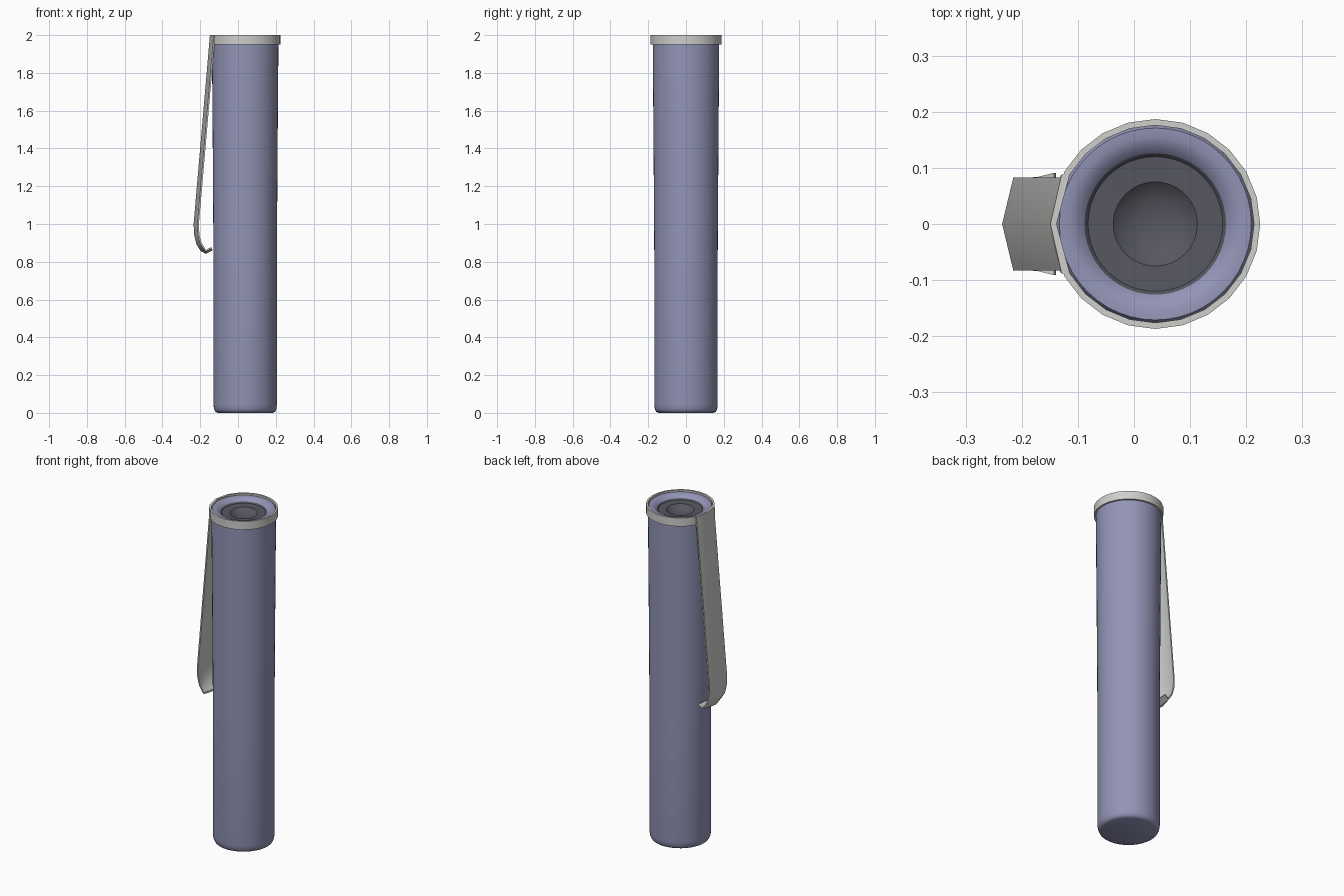
import bpy, bmesh, math
from mathutils import Vector

if "Cube" in bpy.data.objects:
    bpy.data.objects.remove(bpy.data.objects["Cube"])

CX = 0.038  # tube axis


def material(name, rgb):
    m = bpy.data.materials.new(name)
    m.diffuse_color = (*rgb, 1)
    m.use_nodes = True
    m.node_tree.nodes["Principled BSDF"].inputs["Base Color"].default_value = m.diffuse_color
    return m


BLUE = material("muted_blue", (0.29, 0.30, 0.47))
METAL = material("pale_metal", (0.62, 0.62, 0.60))
DARK = material("dark_grey", (0.095, 0.095, 0.12))


def finish(name, bm, mat, angle):
    bmesh.ops.recalc_face_normals(bm, faces=bm.faces)
    me = bpy.data.meshes.new(name)
    bm.to_mesh(me)
    bm.free()
    ob = bpy.data.objects.new(name, me)
    bpy.context.collection.objects.link(ob)
    me.materials.append(mat)
    bpy.ops.object.select_all(action='DESELECT')
    ob.select_set(True)
    bpy.context.view_layer.objects.active = ob
    bpy.ops.object.shade_smooth_by_angle(angle=math.radians(angle))
    return ob


def lathe(name, profile, mat, angles, closed=False, smooth=40):
    """Revolve (radius, z) points round the tube axis."""
    bm = bmesh.new()
    rings = []
    for r, z in profile:
        if r == 0:
            rings.append([bm.verts.new((CX, 0, z))] * len(angles))
        else:
            rings.append([bm.verts.new((CX + r * math.cos(a), r * math.sin(a), z)) for a in angles])
    pairs = list(zip(rings, rings[1:])) + ([(rings[-1], rings[0])] if closed else [])
    for a, b in pairs:
        for i in range(len(angles)):
            j = (i + 1) % len(angles)
            quad = list(dict.fromkeys([a[i], a[j], b[j], b[i]]))
            bm.faces.new(quad)
    return finish(name, bm, mat, smooth)


def circle(n):
    return [2 * math.pi * i / n for i in range(n)]


# Tube body, slightly flared at the top, with a rounded base and inward lip
lathe("body", [(0, 0), (0.145, 0), (0.158, 0.006), (0.165, 0.02), (0.168, 0.045),
               (0.168, 0.85), (0.172, 1.45), (0.176, 1.95), (0.176, 1.985),
               (0.171, 1.992), (0.155, 1.992), (0.138, 1.986), (0.125, 1.972)],
      BLUE, circle(48))

# Dark insert with a dished centre
lathe("lens_insert", [(0.126, 1.974), (0.12, 1.967), (0.075, 1.965), (0.062, 1.953),
                      (0.035, 1.942), (0, 1.938)], DARK, circle(48), smooth=30)

# Collar: 24 sides, pointed where it meets the clip
collar_angles = [a for i, a in enumerate(circle(24)) if i not in (11, 13)]
lathe("collar", [(0.187, 1.95), (0.187, 2.0), (0.176, 2.0), (0.176, 1.95)],
      METAL, collar_angles, closed=True)

# Pocket clip: V-section strip swept along its ridge line (x, z, half width)
path = [(-0.149, 2.0, 0.088), (-0.153, 1.95, 0.083), (-0.235, 1.0, 0.083),
        (-0.232, 0.94, 0.083), (-0.219, 0.89, 0.083), (-0.198, 0.857, 0.083),
        (-0.170, 0.842, 0.084), (-0.134, 0.860, 0.091)]
bm = bmesh.new()
rows = []
for i, (x, z, w) in enumerate(path):
    p, q = path[max(i - 1, 0)], path[min(i + 1, len(path) - 1)]
    t = Vector((q[0] - p[0], 0, q[1] - p[1])).normalized()
    inward = Vector((-t.z, 0, t.x))  # towards the tube
    ridge = Vector((x, 0, z))
    depth = 0.02 if i < 6 else 0.012
    side = ridge + inward * depth
    if i == 0:
        side.z = z
    outer = [side + Vector((0, -w, 0)), ridge, side + Vector((0, w, 0))]
    inner = [v + inward * 0.008 for v in outer]
    if i == 0:
        for v in inner:
            v.z = z
    rows.append([bm.verts.new(v) for v in outer + inner[::-1]])
for a, b in zip(rows, rows[1:]):
    for k in range(6):
        m = (k + 1) % 6
        bm.faces.new((a[k], a[m], b[m], b[k]))
for end in (rows[0], rows[-1]):
    bm.faces.new((end[0], end[1], end[4], end[5]))
    bm.faces.new((end[1], end[2], end[3], end[4]))
finish("pocket_clip", bm, METAL, 35)
